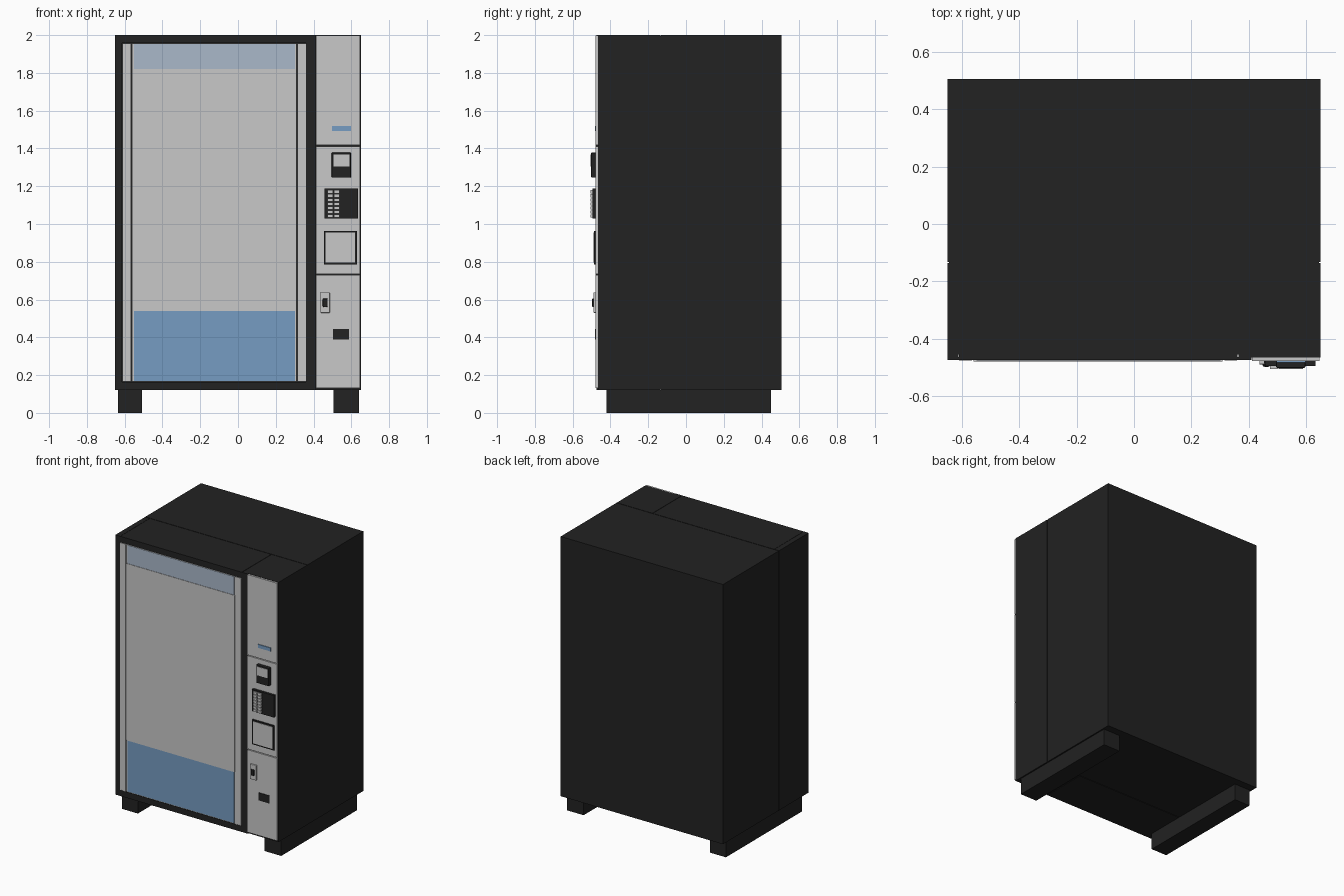
import bpy


def material(name, rgb):
    m = bpy.data.materials.new(name)
    m.diffuse_color = (*rgb, 1)
    return m


DARK = material("charcoal", (0.016, 0.016, 0.016))
GREY = material("light_grey", (0.58, 0.58, 0.58))
BLUE = material("blue", (0.18, 0.335, 0.54))
PALE = material("pale_blue", (0.40, 0.48, 0.59))


def box(name, x, y, z, mat):
    """Axis-aligned box from three (low, high) ranges."""
    cx, cy, cz = ((a + b) / 2 for a, b in (x, y, z))
    bpy.ops.mesh.primitive_cube_add(size=1, location=(cx, cy, cz))
    ob = bpy.context.object
    ob.name = name
    ob.scale = [b - a for a, b in (x, y, z)]
    bpy.ops.object.transform_apply(location=False, rotation=False, scale=True)
    ob.data.materials.append(mat)
    return ob


def bevel(ob, width, segments=2):
    mod = ob.modifiers.new("bevel", "BEVEL")
    mod.width, mod.segments = width, segments


# Cabinet, and the deep front sections divided by narrow seams
H = (0.12, 2.0)
box("cabinet", (-0.65, 0.65), (-0.132, 0.505), H, DARK)
FRONT = (-0.465, -0.136)
box("seam_core", (-0.646, 0.646), (-0.455, -0.12), (0.124, 1.996), DARK)
box("hinge_post", (-0.65, -0.613), FRONT, H, DARK)
box("door", (-0.611, 0.361), FRONT, H, DARK)
box("control_column", (0.364, 0.65), FRONT, H, DARK)

# Raised dark door frame
RIM = (-0.474, -0.464)
box("frame_left", (-0.65, -0.613), RIM, H, DARK)
box("frame_right", (0.361, 0.41), RIM, H, DARK)
box("frame_top", (-0.613, 0.361), RIM, (1.957, 2.0), DARK)
box("frame_bottom", (-0.613, 0.361), RIM, (0.12, 0.163), DARK)

# Feet run from front to back
for side, x in (("left", (-0.635, -0.508)), ("right", (0.505, 0.64))):
    box("foot_" + side, x, (-0.42, 0.45), (0, 0.121), DARK)

# Display window: side stiles, back plate, raised pane, colour bands
box("stile_left", (-0.611, -0.566), (-0.476, -0.46), (0.165, 1.955), GREY)
box("stile_right", (0.315, 0.359), (-0.476, -0.46), (0.165, 1.955), GREY)
box("window_plate", (-0.562, 0.311), (-0.474, -0.46), (0.165, 1.955), GREY)
box("window_pane", (-0.56, 0.309), (-0.480, -0.47), (0.54, 1.82), GREY)
box("top_band", (-0.55, 0.302), (-0.477, -0.472), (1.82, 1.953), PALE)
box("bottom_band", (-0.55, 0.302), (-0.477, -0.472), (0.17, 0.54), BLUE)

# Control column face in three plates with thin gaps
for name, z in (("lower", (0.133, 0.73)), ("middle", (0.736, 1.411)),
                ("upper", (1.417, 1.998))):
    box("control_face_" + name, (0.412, 0.647), (-0.478, -0.46), z, GREY)

# Readout
box("readout", (0.497, 0.598), (-0.483, -0.475), (1.493, 1.518), BLUE)

# Bill slot with a pale insert
bevel(box("bill_slot", (0.496, 0.598), (-0.502, -0.475), (1.246, 1.378), DARK), 0.004)
box("bill_insert", (0.505, 0.589), (-0.505, -0.498), (1.305, 1.368), GREY)

# Keypad with two columns of keys
box("keypad", (0.459, 0.634), (-0.496, -0.475), (1.029, 1.188), DARK)
for col in range(2):
    for row in range(7):
        x, z = 0.475 + col * 0.034, 1.035 + row * 0.0212
        box("key", (x, x + 0.029), (-0.506, -0.49), (z, z + 0.0165), GREY)

# Service hatch with dark surround
box("hatch_surround", (0.454, 0.629), (-0.487, -0.475), (0.785, 0.964), DARK)
box("hatch", (0.463, 0.62), (-0.490, -0.48), (0.795, 0.954), GREY)

# Coin plate with dark knob
bevel(box("coin_plate", (0.437, 0.486), (-0.490, -0.475), (0.53, 0.638), GREY), 0.003)
bevel(box("coin_knob", (0.448, 0.475), (-0.498, -0.485), (0.56, 0.606), DARK), 0.007)

# Coin return
box("coin_return", (0.502, 0.588), (-0.482, -0.475), (0.389, 0.445), DARK)
